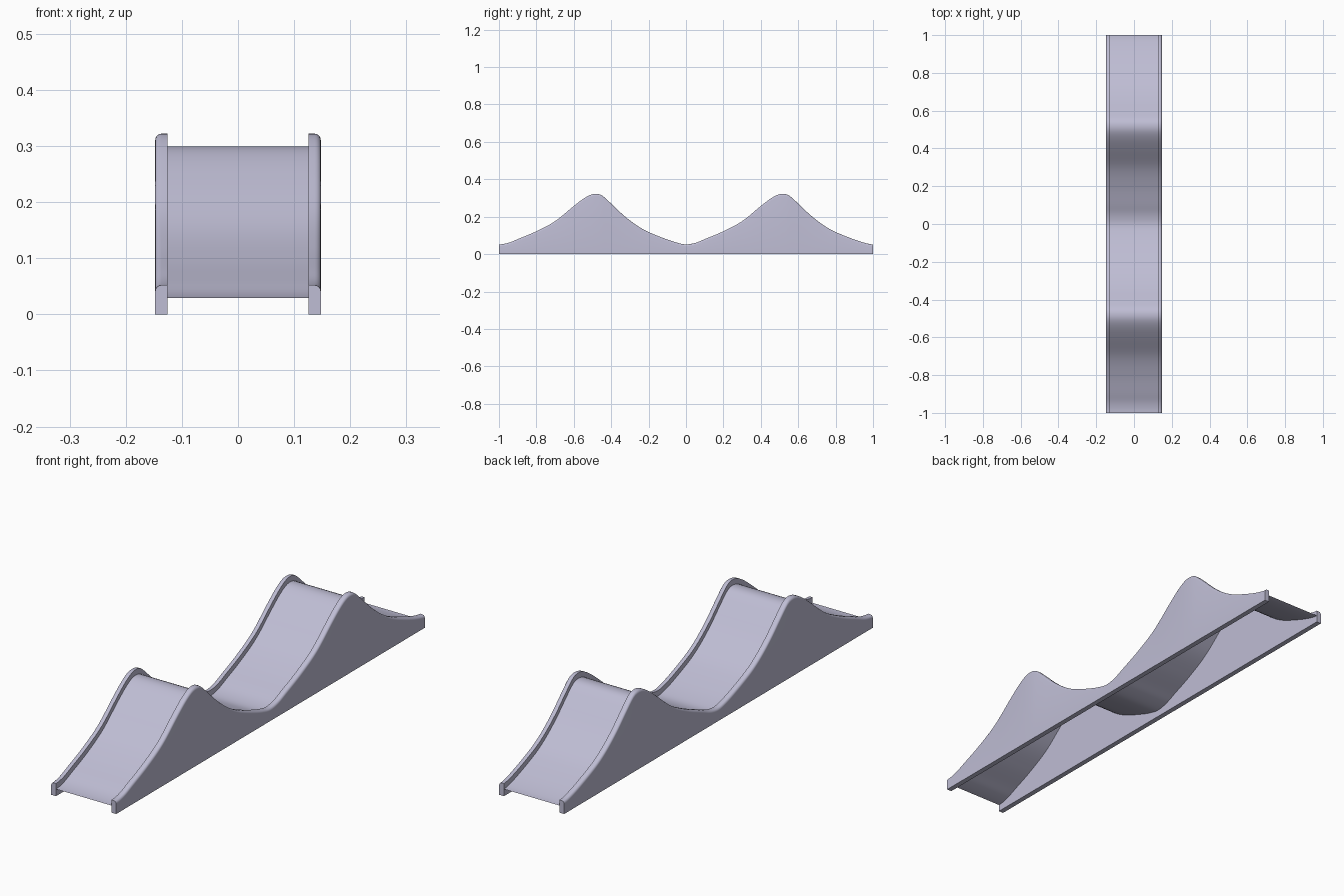
import bpy, bmesh, math

if "Cube" in bpy.data.objects:
    bpy.data.objects.remove(bpy.data.objects["Cube"])

# one lavender grey plastic
MAT = bpy.data.materials.new("lavender_grey")
MAT.diffuse_color = (0.52, 0.51, 0.66, 1)
MAT.use_nodes = True
MAT.node_tree.nodes["Principled BSDF"].inputs["Base Color"].default_value = MAT.diffuse_color

# one wave of the wall's top edge: (distance along wave, height)
WAVE = [(0, .052), (.05, .06), (.1, .08), (.2, .122), (.3, .176), (.4, .257),
        (.45, .295), (.49, .317), (.52, .322), (.55, .314), (.6, .27),
        (.65, .222), (.7, .18), (.75, .145), (.8, .118), (.9, .078), (.96, .059), (1, .052)]
IN, OUT, R, DROP, N = 0.126, 0.1475, 0.011, 0.023, 160


def height(y):
    t = (y + 1) % 1.0
    n = len(WAVE) - 1

    def slope(i):
        if i in (0, n):
            return 0.0
        (a, p), (b, q) = WAVE[i - 1], WAVE[i + 1]
        return (q - p) / (b - a)
    for i in range(n):
        (a, p), (b, q) = WAVE[i], WAVE[i + 1]
        if t <= b:
            w = b - a
            u = (t - a) / w
            return (p * (2*u**3 - 3*u*u + 1) + q * (3*u*u - 2*u**3)
                    + slope(i) * w * (u**3 - 2*u*u + u) + slope(i + 1) * w * (u**3 - u*u))


def sweep(name, section, closed):
    """Sweep a height-dependent cross-section along y."""
    bm = bmesh.new()
    rings = []
    for k in range(N + 1):
        y = -1 + 2 * k / N
        rings.append([bm.verts.new((x, y, z)) for x, z in section(height(y))])
    m = len(rings[0])
    for a, b in zip(rings, rings[1:]):
        for j in range(m if closed else m - 1):
            i = (j + 1) % m
            bm.faces.new((a[j], a[i], b[i], b[j]))
    if closed:
        bm.faces.new(rings[0])
        bm.faces.new(rings[-1])
        bmesh.ops.recalc_face_normals(bm, faces=bm.faces)
    else:
        bm.normal_update()
        if bm.faces[:][0].normal.z < 0:
            bmesh.ops.reverse_faces(bm, faces=bm.faces[:])
    me = bpy.data.meshes.new(name)
    bm.to_mesh(me)
    bm.free()
    me.materials.append(MAT)
    ob = bpy.data.objects.new(name, me)
    bpy.context.collection.objects.link(ob)
    bpy.ops.object.select_all(action='DESELECT')
    ob.select_set(True)
    bpy.context.view_layer.objects.active = ob
    bpy.ops.object.shade_smooth_by_angle(angle=math.radians(35))


# side walls: solid panels with a rounded outer top edge
def wall(s):
    def section(h):
        arc = [(s * (OUT - R + R * math.cos(a)), h - R + R * math.sin(a))
               for a in [math.pi / 2 * i / 5 for i in range(6)]]
        return [(s * IN, 0), (s * OUT, 0)] + arc + [(s * IN, h)]
    return section


sweep("right_wall", wall(1), True)
sweep("left_wall", wall(-1), True)

# wavy slide surface: thin sheet between the walls
sweep("slide_deck", lambda h: [(-IN, h - DROP), (IN, h - DROP)], False)
